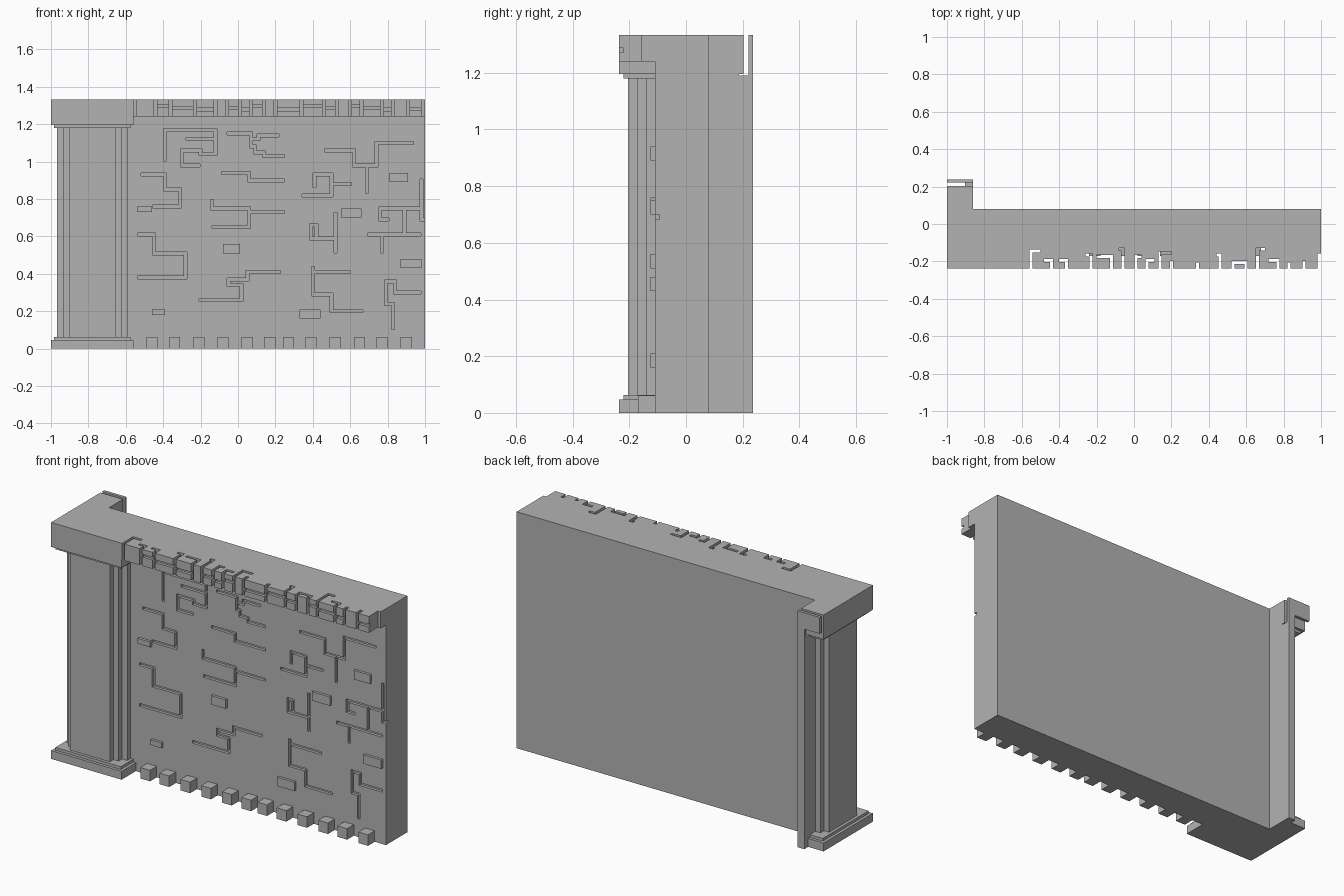
import bpy
import bmesh
from mathutils import Matrix, Vector

default_cube = bpy.data.objects.get("Cube")
if default_cube:
    bpy.data.objects.remove(default_cube, do_unlink=True)

stone = bpy.data.materials.new("grey stone")
stone.use_nodes = True
colour = (0.45, 0.45, 0.45, 1)
stone.diffuse_color = colour
stone.node_tree.nodes["Principled BSDF"].inputs["Base Color"].default_value = colour


def make_boxes(name, boxes):
    """One flat-shaded object from (x range, y range, z range) boxes."""
    bm = bmesh.new()
    for ranges in boxes:
        low = Vector([min(r) for r in ranges])
        high = Vector([max(r) for r in ranges])
        placing = Matrix.Translation((low + high) / 2) @ Matrix.Diagonal((*(high - low), 1))
        bmesh.ops.create_cube(bm, size=1, matrix=placing)
    mesh = bpy.data.meshes.new(name)
    bm.to_mesh(mesh)
    bm.free()
    mesh.materials.append(stone)
    part = bpy.data.objects.new(name, mesh)
    bpy.context.scene.collection.objects.link(part)
    return part


def carve(part, boxes):
    """Cut the boxes out of the part."""
    cutter = make_boxes("cutter", boxes)
    cutter.hide_render = True
    modifier = part.modifiers.new("carving", "BOOLEAN")
    modifier.operation = "DIFFERENCE"
    modifier.solver = "EXACT"
    modifier.use_self = True
    modifier.object = cutter
    bpy.context.view_layer.objects.active = part
    bpy.ops.object.modifier_apply(modifier=modifier.name)
    bpy.data.objects.remove(cutter, do_unlink=True)


# Main reference planes
LEFT, RIGHT, FRONT = -1, 1, -0.237
WALL_FRONT, WALL_BACK, WING_INNER, WING_OUTER = -0.11, 0.08, -0.86, -0.904
WING_END, TOP, CORNICE_BOTTOM = 0.237, 1.333, 1.24
PILLAR_SIZE, CRACK = 0.44, 0.016


def crack_boxes(path):
    """Grooves along a path: start, then moves that alternate sideways and up."""
    x, z, *moves = [value / 100 for value in path]
    half = CRACK / 2
    boxes = []
    for index, move in enumerate(moves):
        new_x, new_z = (x, z + move) if index % 2 else (x + move, z)
        if move:
            boxes.append(((min(x, new_x) - half, max(x, new_x) + half),
                          (WALL_FRONT - 0.05, WALL_FRONT + CRACK),
                          (min(z, new_z) - half, max(z, new_z) + half)))
        x, z = new_x, new_z
    return boxes


# Wall with engraved cracks, in hundredths
left_cracks = [
    (-39, 101, 0, 16, 27, -13, -8, 2, -10, -8, 9), (-27, 112, 14),
    (-51, 93, 12, -8, 8, -9, -14), (-53, 61, 8, -10, 17, -13, -25),
]
middle_cracks = [
    (-5, 115, 12, -7, 2, -3, 5, -2, 10), (7, 112, 4, 2, 10),
    (-8, 94, 14, -4, 18), (-14, 79, 0, -4, 20, -2, 18),
    (6, 73, 0, -8, -19), (22, 41, -17, -4, -10, -3, 7, -8, -22),
]
right_cracks = [
    (93, 110, -19, -12, -12, 8, -15), (69, 98, 0, -14),
    (41, 87, 0, 6, 9, -11, -15), (50, 88, 10),
    (52, 72, 0, -20), (52, 59, -13, 7, 3, -7),
    (76, 75, 22), (76, 75, 0, -6, 4), (89, 75, 0, -14),
    (77, 52, 0, 9, 20), (77, 61, -7), (98, 90, 0, -21, 3),
    (40, 43, 0, -14, 10, -9, 16), (40, 41, 19),
    (97, 30, -13, 6, -5, -12, 4, -13),
]
wall = make_boxes("wall", [((-0.9, RIGHT), (WALL_FRONT, WALL_BACK), (0, TOP))])
carve(wall, [box for path in left_cracks + middle_cracks + right_cracks
             for box in crack_boxes(path)])

# Raised bricks: left, right, bottom, top in hundredths
bricks = [(81, 91, 89, 94), (55, 66, 70, 75), (-54, -46, 73, 76), (-8, 1, 51, 56),
          (87, 98, 43, 48), (-46, -39, 18, 21), (33, 44, 16, 21)]
make_boxes("raised_bricks", [((a / 100, b / 100), (WALL_FRONT - 0.015, WALL_FRONT + 0.01),
                              (c / 100, d / 100)) for a, b, c, d in bricks])

# Row of small blocks along the foot of the wall
block_centres = [-46, -34, -21, -8, 5, 17, 27, 39, 52, 65, 77, 90]
make_boxes("foot_blocks", [((c / 100 - 0.03, c / 100 + 0.03), (-0.17, WALL_FRONT + 0.01),
                            (0, 0.062)) for c in block_centres])

# Cornice: slits as (x, depth, sideways hook) in hundredths
slits = [(-55, 10, 5), (-44, 5, -4), (-36, 5, -4), (-23, 8, -3), (-12, 7, -8),
         (-6, 11, -2), (1, 7, 3), (7, 5, 4), (14, 9, 6), (20, 4, 0), (34, 3, 0),
         (46, 8, -2), (53, 4, 7), (60, 4, 0), (66, 11, 4), (77, 5, -5), (83, 3, 0),
         (91, 4, 0)]
cornice = make_boxes("cornice", [((-0.57, RIGHT), (FRONT, WALL_FRONT + 0.002),
                                  (CORNICE_BOTTOM, TOP))])
full_height = (CORNICE_BOTTOM - 0.1, TOP + 0.1)
cuts = [((0.982, RIGHT + 0.1), (FRONT - 0.1, -0.157), full_height)]
for number, (x, depth, hook) in enumerate(slits):
    x, back, hook = x / 100, FRONT + depth / 100, hook / 100
    cuts.append(((x - CRACK / 2, x + CRACK / 2), (FRONT - 0.1, back), full_height))
    if hook:
        cuts.append(((x, x + hook), (back - CRACK, back), full_height))
    # Level joint between this slit and the next
    if number % 4 and number + 1 < len(slits):
        height = CORNICE_BOTTOM + (0.03, 0.05, 0.04)[number % 3]
        cuts.append(((x, slits[number + 1][0] / 100), (FRONT - 0.1, FRONT + CRACK),
                     (height, height + CRACK)))
cuts.append(((0.91, RIGHT + 0.1), (FRONT - 0.1, FRONT + CRACK), (1.272, 1.288)))
carve(cornice, cuts)


# Corner pillar: each layer wraps the outside of the wall corner
def pillar_layer(inset_x, inset_y, z):
    x0, x1 = LEFT + inset_x, LEFT + PILLAR_SIZE - inset_x
    y0, y1 = FRONT + inset_y, FRONT + PILLAR_SIZE - inset_y
    return [((x0, x1), (y0, WALL_BACK), z), ((x0, WING_INNER), (WALL_FRONT, y1), z)]


make_boxes("pillar_base", pillar_layer(0, 0, (0, 0.047))
           + pillar_layer(0.016, 0.016, (0.047, 0.063)))
make_boxes("pillar_capital", pillar_layer(0, 0, (1.195, TOP))
           + pillar_layer(0.016, 0.016, (1.18, 1.195)))
steps = [0.032, 0.064, 0.096]
shaft = []
for inset_x, inset_y in zip(steps, reversed(steps)):
    shaft += pillar_layer(inset_x, inset_y, (0.06, 1.185))
make_boxes("pillar_shaft", shaft)

# Short wall stub running back from the corner, with its cornice beyond a slit
make_boxes("return_wall", [
    ((WING_OUTER, WING_INNER), (0, WING_END), (0, 1.19)),
    ((WING_OUTER, WING_INNER), (0.221, WING_END), (1.19, CORNICE_BOTTOM)),
    ((LEFT, WING_INNER), (0.221, WING_END), (CORNICE_BOTTOM, TOP)),
])
